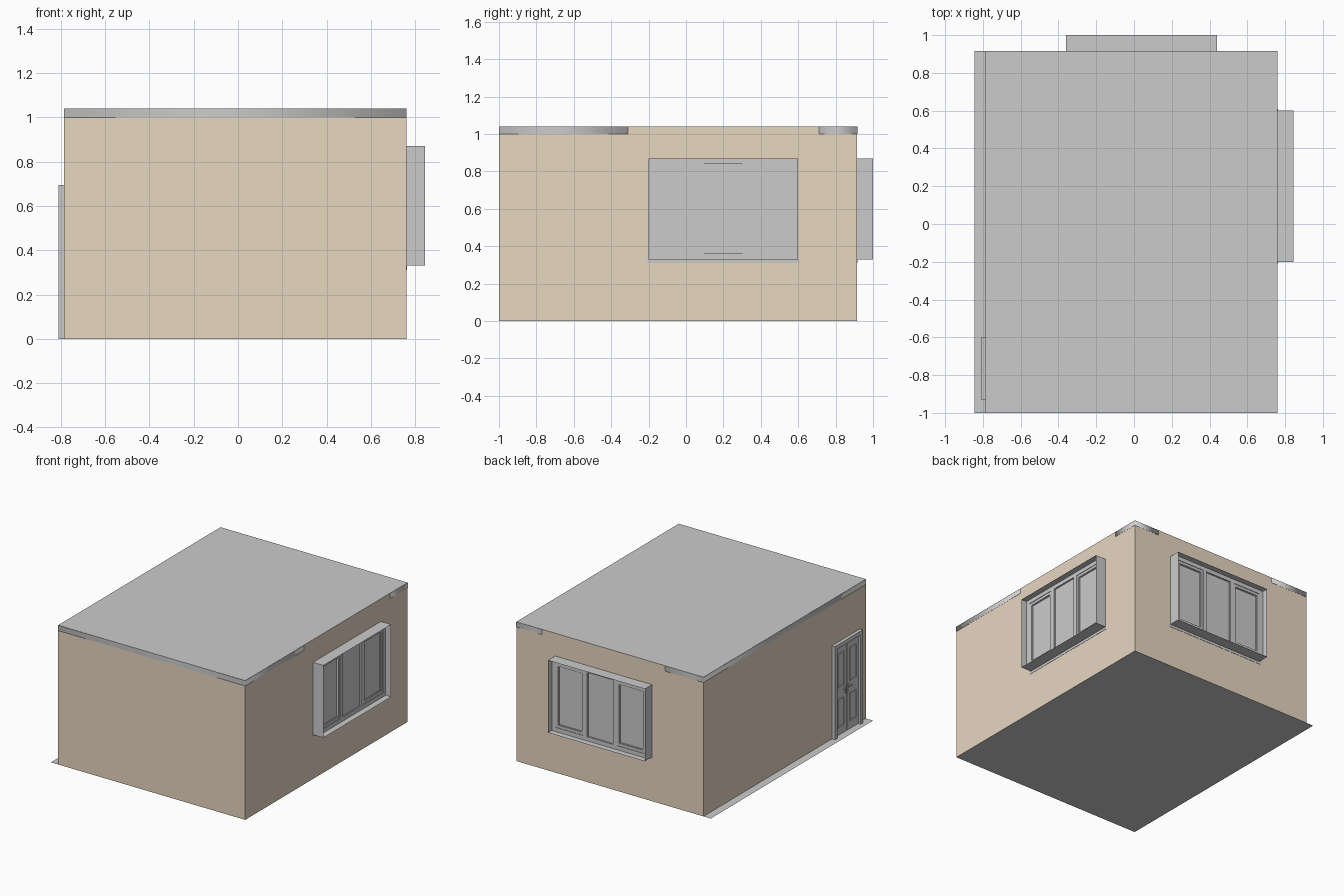
import bpy, bmesh
from math import radians
from mathutils import Matrix

if "Cube" in bpy.data.objects:
    bpy.data.objects.remove(bpy.data.objects["Cube"])

X0, X1, Y0, Y1, H = -0.785, 0.76, -1.0, 0.915, 1.04

beige = bpy.data.materials.new("wall_paint")
beige.diffuse_color = (0.8, 0.68, 0.53, 1)
beige.use_nodes = True
beige.node_tree.nodes["Principled BSDF"].inputs["Base Color"].default_value = beige.diffuse_color

# Local wall frames: +x points out of the room, y runs along the wall, z up
def place(x, y, deg):
    return Matrix.Translation((x, y, 0)) @ Matrix.Rotation(radians(deg), 4, 'Z')

RIGHT, BACK = place(X1, 0.2, 0), place(0.04, Y1, 90)
LEFT, FRONT = place(X0, -0.765, 180), place(0, Y0, -90)


def make(name, verts, faces, mat=Matrix(), paint=None):
    me = bpy.data.meshes.new(name)
    me.from_pydata(verts, [], faces)
    ob = bpy.data.objects.new(name, me)
    ob.matrix_world = mat
    bpy.context.collection.objects.link(ob)
    if paint:
        me.materials.append(paint)
    return ob


def box(name, d, u, z, mat):
    v = [(a, b, c) for a in d for b in u for c in z]
    f = [(0, 1, 3, 2), (4, 6, 7, 5), (0, 4, 5, 1), (2, 3, 7, 6), (0, 2, 6, 4), (1, 5, 7, 3)]
    return make(name, v, f, mat)


def rect(d, u, z):
    return [(d, u[0], z[0]), (d, u[1], z[0]), (d, u[1], z[1]), (d, u[0], z[1])]


def ring(name, d, u, z, w, mat):
    """Rectangular picture-frame of bar width w."""
    ui, zi = (u[0] + w, u[1] - w), (z[0] + w, z[1] - w)
    loops = [rect(d[1], u, z), rect(d[1], ui, zi), rect(d[0], ui, zi), rect(d[0], u, z)]
    f = [(a * 4 + i, a * 4 + (i + 1) % 4, (a + 1) % 4 * 4 + (i + 1) % 4, (a + 1) % 4 * 4 + i)
         for a in range(4) for i in range(4)]
    return make(name, sum(loops, []), f, mat)


def wall(name, u, mat, hole=None):
    """Thin wall with an optional opening (u0, u1, z0, z1)."""
    us, zs = sorted(u), [0, H]
    if hole:
        us, zs = sorted(set(us) | set(hole[:2])), sorted(set(zs) | set(hole[2:]))
    n = len(zs)
    v = [(0, a, c) for a in us for c in zs]
    f = []
    for i in range(len(us) - 1):
        for j in range(n - 1):
            if hole and hole[0] <= us[i] < hole[1] and hole[2] <= zs[j] < hole[3]:
                continue
            f.append((i * n + j, (i + 1) * n + j, (i + 1) * n + j + 1, i * n + j + 1))
    make(name, v, f, mat, beige)


# Walls, floor and roof
win = (-0.4, 0.4, 0.33, 0.87)
wall("right_wall", (Y0 - 0.2, Y1 - 0.2), RIGHT, win)
wall("back_wall", (0.04 - X1, 0.04 - X0), BACK, win)
wall("left_wall", (-0.765 - Y1, -0.765 - Y0), LEFT, (-0.14, 0.14, 0, 0.67))
wall("front_wall", (X0, X1), FRONT)
make("floor", [(-0.845, Y0, 0), (X1, Y0, 0), (X1, Y1, 0), (-0.845, Y1, 0)], [(0, 1, 2, 3)])
make("roof", [(X0, Y0, H), (X1, Y0, H), (X1, Y1, H), (X0, Y1, H)], [(0, 1, 2, 3)])

# Dropped ceiling border with curtain niches above both windows
e, n = 0.001, 0.09
outer = [(X0 - e, Y0 - e), (X1 + e, Y0 - e), (X1 + e, -0.31), (X1 - n, -0.31), (X1 - n, 0.71),
         (X1 + e, 0.71), (X1 + e, Y1 + e), (0.55, Y1 + e), (0.55, Y1 - n), (-0.47, Y1 - n),
         (-0.47, Y1 + e), (X0 - e, Y1 + e)]
s = 0.22
inner = [(X0 + s, Y0 + s), (X0 + s, Y1 - s), (X1 - s, Y1 - s), (X1 - s, Y0 + s)]
cu = bpy.data.curves.new("ceiling_border", 'CURVE')
cu.dimensions, cu.fill_mode, cu.extrude = '2D', 'BOTH', 0.0195
for loop in (outer, inner):
    sp = cu.splines.new('POLY')
    sp.points.add(len(loop) - 1)
    for p, (x, y) in zip(sp.points, loop):
        p.co = (x, y, 0, 1)
    sp.use_cyclic_u = True
border = bpy.data.objects.new("ceiling_border", cu)
border.location.z = 1.0195
bpy.context.collection.objects.link(border)


# Windows
def window(side, m):
    u, z = win[:2], win[2:]
    make(side + "_window_reveal", rect(0, u, z) + rect(0.085, u, z),
         [(i, (i + 1) % 4, (i + 1) % 4 + 4, i + 4) for i in range(4)], m)
    ring(side + "_window_frame", (0.02, 0.04), u, z, 0.03, m)
    box(side + "_window_sill", (-0.09, 0.002), (-0.408, 0.408), (0.31, 0.329), m)
    make(side + "_middle_glass", rect(0.03, (-0.11, 0.11), (0.355, 0.845)), [(0, 1, 2, 3)], m)
    ring(side + "_middle_bead", (0.026, 0.034), (-0.11, 0.11), (0.355, 0.845), 0.007, m)
    for k in (-1, 1):
        a = sorted((k * 0.107, k * 0.137))
        box(side + "_mullion", (0.02, 0.04), a, (0.355, 0.845), m)
        b = sorted((k * 0.132, k * 0.372))
        ring(side + "_sash", (0.012, 0.036), b, (0.358, 0.842), 0.022, m)
        ring(side + "_sash_bead", (0.02, 0.031), (b[0] + 0.021, b[1] - 0.021), (0.379, 0.821), 0.005, m)
        make(side + "_sash_glass", rect(0.026, (b[0] + 0.02, b[1] - 0.02), (0.378, 0.822)),
             [(0, 1, 2, 3)], m)
        c = k * 0.143
        box(side + "_sash_handle", (0, 0.012), (c - 0.004, c + 0.004), (0.55, 0.61), m)


window("right", RIGHT)
window("back", BACK)

# Double door with casing, panel mouldings and handles
box("door_head", (-0.02, 0.025), (-0.165, 0.165), (0.665, 0.695), LEFT)
for k in (-1, 1):
    box("door_jamb", (-0.02, 0.025), sorted((k * 0.137, k * 0.165)), (0, 0.665), LEFT)
    box("door_leaf", (-0.006, 0.008), sorted((k * 0.002, k * 0.136)), (0.003, 0.664), LEFT)
    for zz in ((0.06, 0.27), (0.36, 0.61)):
        ring("door_moulding", (0.007, 0.012), sorted((k * 0.033, k * 0.112)), zz, 0.007, LEFT)
    box("door_handle_plate", (0.007, 0.012), sorted((k * 0.009, k * 0.02)), (0.285, 0.345), LEFT)
    box("door_handle", (0.012, 0.021), sorted((k * 0.011, k * 0.045)), (0.325, 0.333), LEFT)

# Skirting boards inside the room
sk, zz = (-0.01, -0.001), (0.001, 0.035)
box("right_skirting", sk, (Y0 - 0.195, Y1 - 0.205), zz, RIGHT)
box("back_skirting", sk, (0.045 - X1, 0.035 - X0), zz, BACK)
box("front_skirting", sk, (X0 + 0.005, X1 - 0.005), zz, FRONT)
box("left_skirting", sk, (-0.76 - Y1, -0.165), zz, LEFT)
box("left_skirting_short", sk, (0.165, -0.77 - Y0), zz, LEFT)
